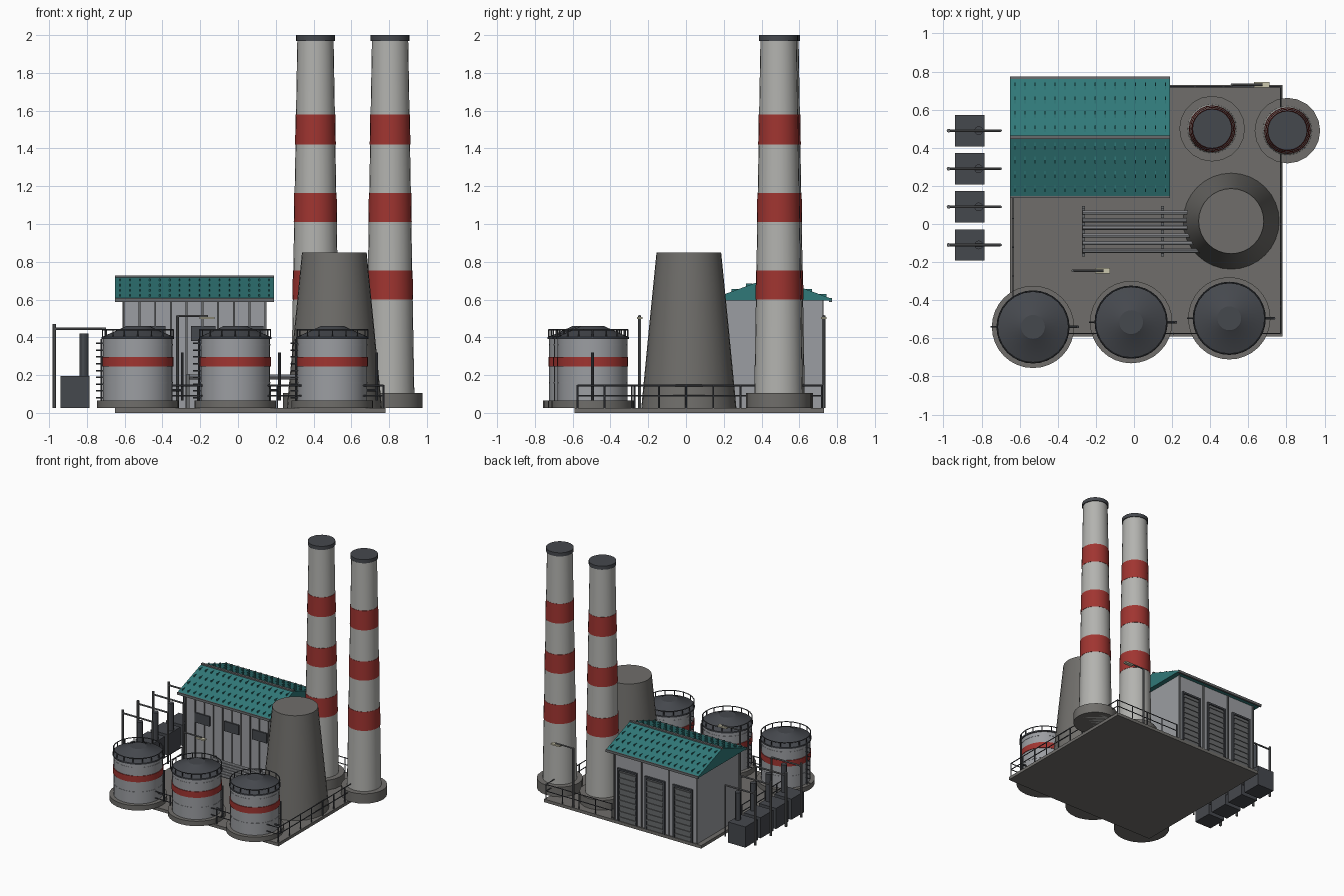
import bpy, bmesh, math
from mathutils import Vector, Matrix

if "Cube" in bpy.data.objects:
    bpy.data.objects.remove(bpy.data.objects["Cube"])


def material(name, rgb):
    m = bpy.data.materials.new(name)
    m.diffuse_color = (*rgb, 1)
    m.use_nodes = True
    m.node_tree.nodes["Principled BSDF"].inputs["Base Color"].default_value = m.diffuse_color
    return m


RED = material("red_paint", (0.35, 0.035, 0.03))
TEAL = material("teal_roof", (0.03, 0.19, 0.19))
DARK = material("dark_steel", (0.06, 0.065, 0.075))
STEEL = material("steel", (0.14, 0.145, 0.15))
CONCRETE = material("concrete", (0.16, 0.155, 0.145))
WALL = material("wall_panel", (0.33, 0.34, 0.36))
PALE = material("pale_concrete", (0.45, 0.45, 0.43))
CREAM = material("lamp_cream", (0.6, 0.57, 0.42))


class Part:
    """Collects primitives into one named object."""

    def __init__(self, name, mat):
        self.name, self.mat, self.bm = name, mat, bmesh.new()

    def box(self, x0, x1, y0, y1, z0, z1):
        m = Matrix.Translation(((x0 + x1) / 2, (y0 + y1) / 2, (z0 + z1) / 2))
        m = m @ Matrix.Diagonal((x1 - x0, y1 - y0, z1 - z0, 1))
        bmesh.ops.create_cube(self.bm, size=1, matrix=m)

    def rod(self, p, q, r, r2=None, n=8):
        p, q = Vector(p), Vector(q)
        d = q - p
        m = Matrix.Translation((p + q) / 2) @ d.to_track_quat('Z', 'Y').to_matrix().to_4x4()
        bmesh.ops.create_cone(self.bm, cap_ends=True, segments=n, radius1=r,
                              radius2=r if r2 is None else r2, depth=d.length, matrix=m)

    def lathe(self, cx, cy, profile, n=32):
        rings = [[self.bm.verts.new((cx + r * math.cos(2 * math.pi * i / n),
                                     cy + r * math.sin(2 * math.pi * i / n), z))
                  for i in range(n)] for r, z in profile]
        for a, b in zip(rings, rings[1:]):
            for i in range(n):
                j = (i + 1) % n
                self.bm.faces.new((a[i], a[j], b[j], b[i]))
        self.bm.faces.new(rings[0][::-1])
        self.bm.faces.new(rings[-1])

    def ring(self, cx, cy, z, radius, r, n=24):
        pts = [(cx + radius * math.cos(2 * math.pi * i / n),
                cy + radius * math.sin(2 * math.pi * i / n), z) for i in range(n)]
        for i in range(n):
            self.rod(pts[i], pts[(i + 1) % n], r, n=6)

    def done(self):
        me = bpy.data.meshes.new(self.name)
        self.bm.to_mesh(me)
        self.bm.free()
        ob = bpy.data.objects.new(self.name, me)
        bpy.context.collection.objects.link(ob)
        me.materials.append(self.mat)
        bpy.ops.object.select_all(action='DESELECT')
        ob.select_set(True)
        bpy.context.view_layer.objects.active = ob
        bpy.ops.object.shade_smooth_by_angle(angle=math.radians(30))


# Ground slab
slab = Part("ground_slab", CONCRETE)
slab.box(-0.65, 0.78, -0.59, 0.73, 0, 0.025)
slab.done()

# Hall walls with vertical ribs
walls = Part("hall_walls", WALL)
walls.box(-0.61, 0.15, 0.19, 0.72, 0.025, 0.60)
walls.done()
ribs = Part("hall_wall_ribs", STEEL)
for i in range(10):
    x = -0.605 + i * 0.75 / 9
    ribs.box(x - 0.005, x + 0.005, 0.182, 0.19, 0.025, 0.60)
for x in (-0.605, -0.35, -0.1, 0.145):
    ribs.box(x - 0.006, x + 0.006, 0.72, 0.728, 0.025, 0.60)
ribs.done()

# Roof prism, ridge cap, eaves and seams
roof = Part("hall_roof", TEAL)
ends = [[roof.bm.verts.new((x, y, z)) for y, z in ((0.14, 0.595), (0.77, 0.595), (0.77, 0.605), (0.455, 0.72), (0.14, 0.605))]
        for x in (-0.65, 0.19)]
roof.bm.faces.new(ends[0][::-1])
roof.bm.faces.new(ends[1])
for i in range(5):
    j = (i + 1) % 5
    roof.bm.faces.new((ends[0][i], ends[0][j], ends[1][j], ends[1][i]))
roof.done()
trim = Part("roof_trim", STEEL)
trim.box(-0.65, 0.19, 0.445, 0.465, 0.71, 0.727)
for y in (0.145, 0.765):
    trim.box(-0.65, 0.19, y - 0.008, y + 0.008, 0.588, 0.608)
trim.done()
seams = Part("roof_seams", TEAL)
for i in range(16):
    x = -0.625 + i * 0.79 / 15
    for k in range(4):
        off = 0.045 + k * 0.075
        z = 0.72 - 0.115 * off / 0.315
        for s in (-1, 1):
            y = 0.455 + s * off
            seams.box(x - 0.003, x + 0.003, y - 0.018, y + 0.018, z - 0.006, z + 0.008)
seams.done()

# Front windows and slatted back doors
windows = Part("hall_windows", DARK)
for x in (-0.45, -0.185, 0.07):
    windows.box(x - 0.065, x + 0.065, 0.178, 0.195, 0.38, 0.46)
windows.done()
frames, doors = Part("door_frames", DARK), Part("roller_doors", STEEL)
for x in (-0.48, -0.228, 0.025):
    frames.box(x - 0.09, x - 0.075, 0.715, 0.735, 0.025, 0.46)
    frames.box(x + 0.075, x + 0.09, 0.715, 0.735, 0.025, 0.46)
    frames.box(x - 0.09, x + 0.09, 0.715, 0.735, 0.445, 0.46)
    doors.box(x - 0.075, x + 0.075, 0.715, 0.724, 0.025, 0.445)
    for k in range(9):
        z = 0.05 + k * 0.046
        doors.box(x - 0.075, x + 0.075, 0.72, 0.73, z, z + 0.012)
frames.done()
doors.done()

# Striped chimneys
for tag, cx, cy in (("left", 0.41, 0.50), ("right", 0.805, 0.49)):
    shaft = Part(tag + "_chimney_shaft", PALE)
    shaft.rod((cx, cy, 0.025), (cx, cy, 1.98), 0.13, 0.096, 24)
    shaft.done()
    foot = Part(tag + "_chimney_foot", CONCRETE)
    foot.rod((cx, cy, 0.025), (cx, cy, 0.105), 0.172, n=20)
    foot.done()
    cap = Part(tag + "_chimney_cap", DARK)
    cap.rod((cx, cy, 1.97), (cx, cy, 2.0), 0.103, n=24)
    cap.done()
    bands = Part(tag + "_chimney_bands", RED)
    for z0, z1 in ((0.60, 0.755), (1.01, 1.165), (1.42, 1.58)):
        r = [0.1325 - 0.0174 * z for z in (z0, z1)]
        bands.rod((cx, cy, z0), (cx, cy, z1), r[0], r[1], 24)
    bands.done()

# Cooling tower
tower = Part("cooling_tower", CONCRETE)
tower.lathe(0.51, 0.015, [(0.252, 0.025), (0.213, 0.43), (0.190, 0.66), (0.171, 0.85)])
tower.done()

# Storage tanks
for i, (cx, cy) in enumerate(((-0.53, -0.54), (-0.015, -0.515), (0.50, -0.495))):
    tag = "tank_%d_" % (i + 1)
    foot = Part(tag + "foot", CONCRETE)
    foot.rod((cx, cy, 0.025), (cx, cy, 0.065), 0.216, n=32)
    foot.done()
    shell = Part(tag + "shell", WALL)
    shell.rod((cx, cy, 0.06), (cx, cy, 0.40), 0.184, n=32)
    for z in (0.16, 0.36):
        shell.rod((cx, cy, z - 0.004), (cx, cy, z + 0.004), 0.186, n=32)
    shell.done()
    band = Part(tag + "band", RED)
    band.rod((cx, cy, 0.245), (cx, cy, 0.295), 0.189, n=32)
    band.done()
    top = Part(tag + "roof", DARK)
    top.lathe(cx, cy, [(0.192, 0.39), (0.192, 0.402), (0.16, 0.415), (0.07, 0.455), (0.0625, 0.46)])
    top.done()
    rail = Part(tag + "rail_ladder_and_pipe", DARK)
    rail.ring(cx, cy, 0.44, 0.187, 0.004)
    for k in range(16):
        a = math.tau * k / 16
        x, y = cx + 0.187 * math.cos(a), cy + 0.187 * math.sin(a)
        rail.rod((x, y, 0.40), (x, y, 0.442), 0.004, n=6)
    rail.rod((cx - 0.192, cy, 0.06), (cx - 0.192, cy, 0.39), 0.005)
    for k in range(9):
        z = 0.08 + k * 0.036
        rail.rod((cx - 0.222, cy, z), (cx - 0.18, cy, z), 0.004, n=6)
    rail.rod((cx + 0.235, cy, 0.065), (cx + 0.235, cy, 0.32), 0.007)
    rail.rod((cx + 0.17, cy, 0.12), (cx + 0.24, cy, 0.12), 0.007)
    rail.done()

# Transformers with bushings and gantry posts
boxes, gantry = Part("transformers", DARK), Part("transformer_gantries", STEEL)
for y in (0.49, 0.29, 0.09, -0.11):
    boxes.box(-0.94, -0.785, y - 0.082, y + 0.082, 0.025, 0.195)
    boxes.rod((-0.815, y, 0.19), (-0.815, y, 0.42), 0.023, n=12)
    gantry.rod((-0.973, y, 0.025), (-0.973, y, 0.47), 0.010)
    gantry.rod((-0.98, y, 0.445), (-0.70, y, 0.445), 0.007)
    gantry.rod((-0.70, y, 0.025), (-0.70, y, 0.445), 0.007)
boxes.done()
gantry.done()

# Pipe rack feeding the tower
pipes, rack = Part("pipes", WALL), Part("pipe_rack", STEEL)
for k in range(6):
    y = 0.06 - k * 0.04
    pipes.rod((-0.27, y, 0.19), (0.36, y, 0.19), 0.012, n=10)
for x in (-0.265, 0.15):
    rack.box(x - 0.008, x + 0.008, -0.17, 0.095, 0.155, 0.178)
    for y in (-0.162, 0.087):
        rack.box(x - 0.008, x + 0.008, y - 0.008, y + 0.008, 0.025, 0.205)
pipes.done()
rack.done()

# Yard lamps
poles, heads = Part("lamp_poles", STEEL), Part("lamp_heads", CREAM)
for x, y in ((-0.32, -0.245), (0.515, 0.73)):
    poles.rod((x, y, 0.025), (x, y, 0.515), 0.008)
    poles.rod((x, y, 0.513), (x + 0.16, y, 0.513), 0.006)
    heads.box(x + 0.115, x + 0.195, y - 0.014, y + 0.014, 0.496, 0.508)
poles.done()
heads.done()

# Perimeter railing
fence = Part("perimeter_railing", DARK)
for a, b in (((-0.635, -0.575), (0.77, -0.575)), ((0.77, -0.575), (0.77, 0.72)),
             ((0.77, 0.72), (0.17, 0.72)), ((-0.635, -0.575), (-0.635, 0.18))):
    a, b = Vector((*a, 0)), Vector((*b, 0))
    n = max(1, round((b - a).length / 0.145))
    for z in (0.09, 0.145):
        fence.rod(a + Vector((0, 0, z)), b + Vector((0, 0, z)), 0.004, n=6)
    for k in range(n + 1):
        p = a.lerp(b, k / n)
        fence.rod(p + Vector((0, 0, 0.02)), p + Vector((0, 0, 0.148)), 0.005, n=6)
fence.done()
